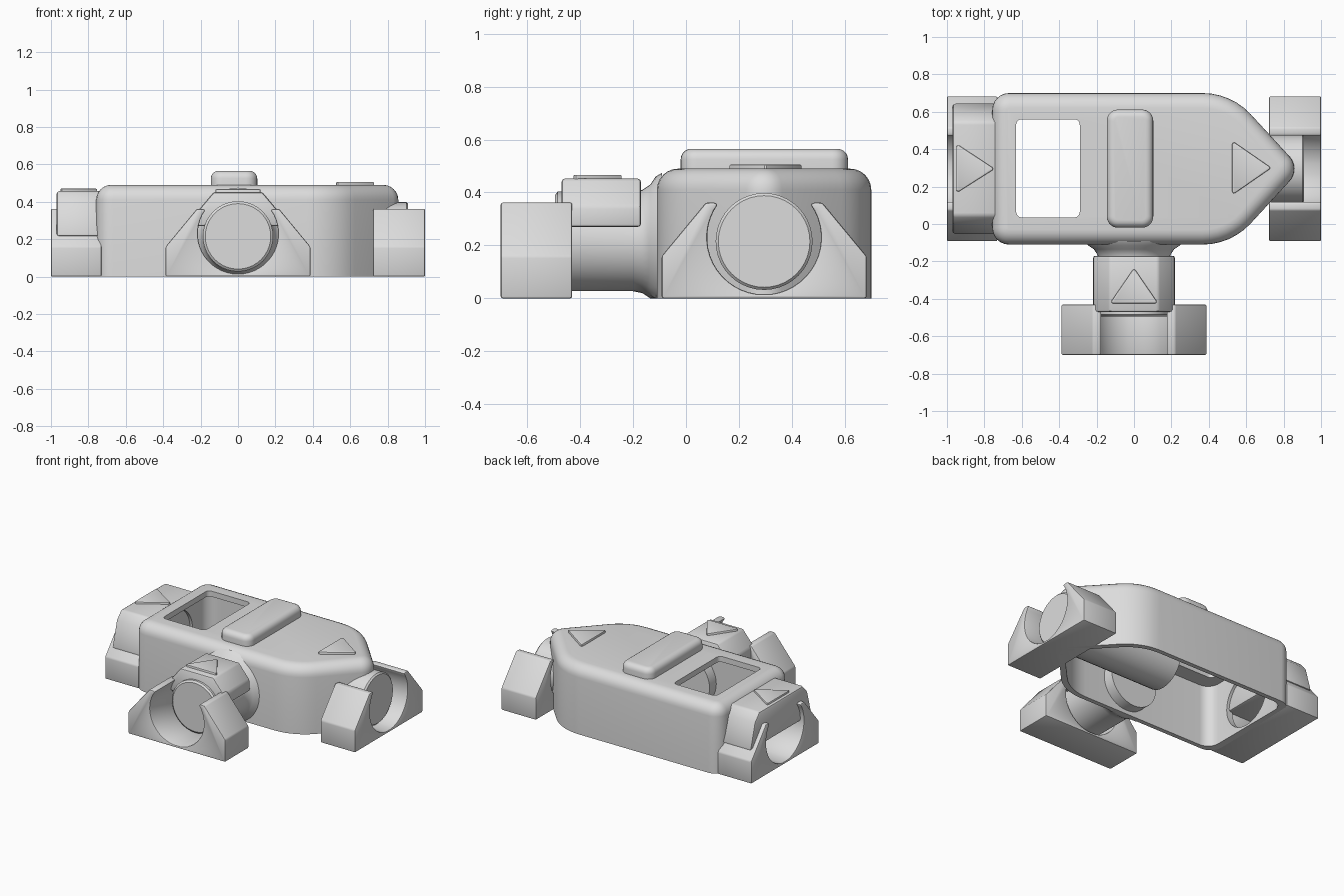
import bpy, bmesh, math
from mathutils import Vector

if "Cube" in bpy.data.objects:
    bpy.data.objects.remove(bpy.data.objects["Cube"])

grey = bpy.data.materials.new("light grey plastic")
grey.use_nodes = True
COLOUR = (0.72, 0.72, 0.72, 1)
grey.diffuse_color = COLOUR
grey.node_tree.nodes["Principled BSDF"].inputs["Base Color"].default_value = COLOUR

MID = 0.295   # y of the long axis
AXLE = 0.215  # height of the tube centres


def place(axis, u, v, w):
    """Map profile coordinates (u, v) and depth w to model space."""
    return {"x": (w, u, v), "y": (u, w, v), "z": (u, v, w)}[axis]


def finish(name, bm):
    bmesh.ops.recalc_face_normals(bm, faces=bm.faces)
    mesh = bpy.data.meshes.new(name)
    bm.to_mesh(mesh)
    bm.free()
    mesh.materials.append(grey)
    obj = bpy.data.objects.new(name, mesh)
    bpy.context.scene.collection.objects.link(obj)
    return obj


def prism(name, pts, axis, w0, w1, bevel=0, segments=2, rim_only=False):
    """Extrude a profile; bevel all sharp edges or just the rim at w1."""
    bm = bmesh.new()
    low = [bm.verts.new(place(axis, p[0], p[1], w0)) for p in pts]
    high = [bm.verts.new(place(axis, p[0], p[1], w1)) for p in pts]
    bm.faces.new(low)
    rim = bm.faces.new(high)
    n = len(pts)
    for i in range(n):
        j = (i + 1) % n
        bm.faces.new((low[i], low[j], high[j], high[i]))
    bmesh.ops.recalc_face_normals(bm, faces=bm.faces)
    if bevel:
        edges = list(rim.edges) if rim_only else [
            e for e in bm.edges if e.calc_face_angle(0) > 0.5]
        bmesh.ops.bevel(bm, geom=edges, offset=bevel, segments=segments,
                        profile=0.5, affect="EDGES", clamp_overlap=True)
    return finish(name, bm)


def lathe(name, profile, axis, centre, steps=40):
    """Turn (depth, radius) pairs about an axis, kept above the ground."""
    bm = bmesh.new()
    rings = []
    for w, r in profile:
        ring = []
        for k in range(steps):
            a = math.tau * k / steps
            u, v = centre + r * math.cos(a), AXLE + r * math.sin(a)
            ring.append(bm.verts.new(place(axis, u, max(v, 0), w)))
        rings.append(ring)
    for a, b in zip(rings, rings[1:]):
        for k in range(steps):
            j = (k + 1) % steps
            bm.faces.new((a[k], a[j], b[j], b[k]))
    bm.faces.new(rings[0])
    bm.faces.new(rings[-1])
    return finish(name, bm)


def fillet(corners, steps=6):
    """Round each (x, y, radius) corner of a polygon."""
    pts = []
    for i, (x, y, r) in enumerate(corners):
        p = Vector((x, y))
        u = (Vector(corners[i - 1][:2]) - p).normalized()
        v = (Vector(corners[(i + 1) % len(corners)][:2]) - p).normalized()
        half = u.angle(v) / 2
        c = p + (u + v).normalized() * r / math.sin(half)
        s, e = ((p + d * r / math.tan(half) - c).normalized() for d in (u, v))
        pts += [c + s.slerp(e, k / steps).normalized() * r for k in range(steps + 1)]
    return pts


def rect(x0, x1, y0, y1, r):
    return fillet([(x0, y0, r), (x1, y0, r), (x1, y1, r), (x0, y1, r)])


def mirrored(half, centre):
    """Close a right-hand half profile by mirroring it."""
    return [(centre + u, v) for u, v in half] + \
           [(centre - u, v) for u, v in reversed(half)]


def cut(obj, cutter):
    mod = obj.modifiers.new("cut", "BOOLEAN")
    mod.operation = "DIFFERENCE"
    mod.solver = "EXACT"
    mod.object = cutter
    bpy.context.view_layer.update()
    graph = bpy.context.evaluated_depsgraph_get()
    mesh = bpy.data.meshes.new_from_object(obj.evaluated_get(graph))
    obj.modifiers.clear()
    obj.data = mesh
    bpy.data.objects.remove(cutter)


# Pointed hollow housing, open underneath
outline = fillet([(-0.758, -0.11, 0.09), (0.52, -0.11, 0.35), (0.893, MID, 0.1),
                  (0.52, 0.7, 0.35), (-0.758, 0.7, 0.09)])
body = prism("housing", outline, "z", 0, 0.49, 0.08, 6, rim_only=True)
inner = [(0.05 + (p.x - 0.05) * 0.94, MID + (p.y - MID) * 0.92) for p in outline]
cut(body, prism("cavity_cutter", inner, "z", -0.1, 0.45))
cut(body, prism("window_cutter", rect(-0.63, -0.29, 0.035, 0.56, 0.03), "z", 0.3, 0.6))
cut(body, lathe("socket_cutter", [(-0.9, 0.2), (-0.6, 0.2)], "x", MID))

# Raised grip bar on top
prism("grip_bar", rect(-0.145, 0.103, -0.02, 0.612, 0.06), "z", 0.48, 0.565,
      0.04, 5, rim_only=True)

# Branch tube with a flared root, and the nose tube
lathe("front_tube", [(-0.495, 0.175), (-0.485, 0.188), (-0.2, 0.188), (-0.165, 0.195),
                     (-0.135, 0.215), (-0.115, 0.245), (-0.09, 0.26), (-0.09, 0.188),
                     (0, 0.188)], "y", 0)
lathe("nose_tube", [(0, 0.183), (0.9, 0.183), (0.91, 0.173)], "x", MID)

# Three identical cradles with round open jaws
arc = [math.radians(36 - k * 126 / 16) for k in range(16)]
jaw = [(0.387, 0), (0.387, 0.16), (0.22, 0.362), (0.19, 0.362)] + \
      [(0.215 * math.cos(a), 0.23 + 0.215 * math.sin(a)) for a in arc]
for name, axis, centre, w0, w1 in (("front_cradle", "y", 0, -0.7, -0.43),
                                   ("nose_cradle", "x", MID, 0.722, 1.0),
                                   ("tail_cradle", "x", MID, -1.0, -0.73)):
    prism(name, mirrored(jaw, centre), axis, w0, w1, 0.008)

# Faceted covers over the front tube and the tail socket
prism("front_cover", mirrored([(0.22, 0.27), (0.215, 0.35), (0.13, 0.452)], 0),
      "y", -0.47, -0.17, 0.012)
prism("tail_cover", mirrored([(0.352, 0.215), (0.3, 0.4), (0.25, 0.457)], MID),
      "x", -0.97, -0.73, 0.015)

# Raised direction arrows
arrows = {
    "front_arrow": ([(-0.13, -0.425), (0.13, -0.425), (0, -0.235)], 0.44, 0.467),
    "nose_arrow": ([(0.525, 0.155), (0.735, 0.3), (0.525, 0.445)], 0.48, 0.506),
    "tail_arrow": ([(-0.95, 0.165), (-0.745, 0.295), (-0.95, 0.43)], 0.445, 0.47),
}
for name, (pts, z0, z1) in arrows.items():
    prism(name, fillet([(x, y, 0.01) for x, y in pts], 3), "z", z0, z1, 0.006, 2, True)

# Smooth curves, sharp edges
bpy.ops.object.select_all(action="DESELECT")
for obj in bpy.context.scene.objects:
    if obj.type == "MESH" and grey.name in obj.data.materials:
        obj.select_set(True)
        bpy.context.view_layer.objects.active = obj
bpy.ops.object.shade_smooth_by_angle(angle=math.radians(30))
